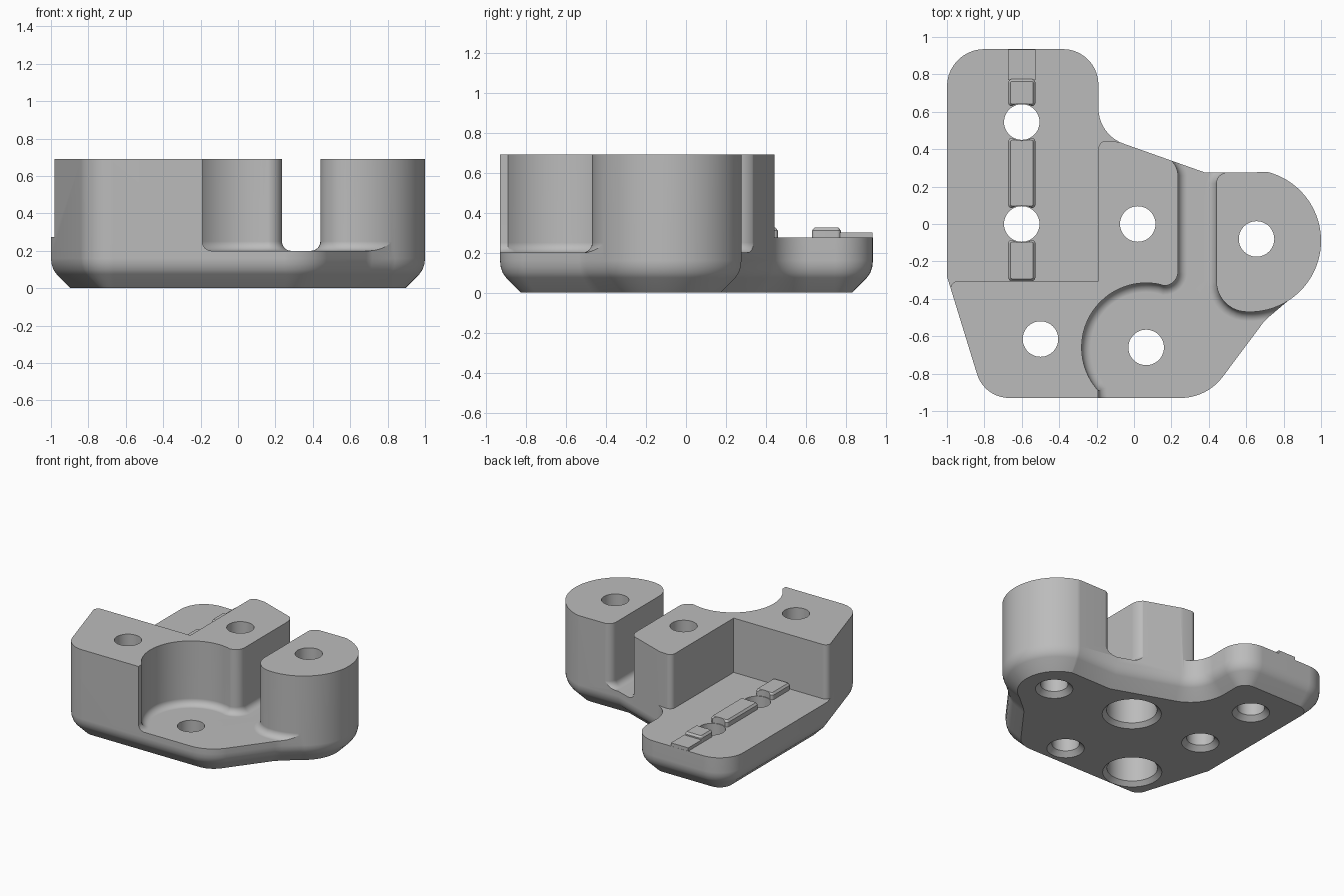
import bpy, bmesh
from math import sin, cos, tan, pi, radians
from mathutils import Vector

cube = bpy.data.objects.get("Cube")
if cube:
    bpy.data.objects.remove(cube, do_unlink=True)

grey = bpy.data.materials.new("plain grey")
grey.use_nodes = True
GREY = (0.5, 0.5, 0.5, 1)
grey.diffuse_color = GREY
grey.node_tree.nodes["Principled BSDF"].inputs["Base Color"].default_value = GREY


def arc(x, y, r, start, end, n=20):
    angles = [radians(start + (end - start) * i / n) for i in range(n + 1)]
    return [(x + r * cos(a), y + r * sin(a)) for a in angles]


def rounded(corners, n=10):
    """Polygon whose corners (x, y, radius) are replaced by arcs."""
    out = []
    for i, c in enumerate(corners):
        p = Vector(c[:2])
        r = c[2] if len(c) > 2 else 0
        if not r:
            out.append(p)
            continue
        a = (Vector(corners[i - 1][:2]) - p).normalized()
        b = (Vector(corners[(i + 1) % len(corners)][:2]) - p).normalized()
        half = a.angle(b) / 2
        centre = p + (a + b).normalized() * r / sin(half)
        start = p + a * r / tan(half) - centre
        end = p + b * r / tan(half) - centre
        turn = pi - 2 * half
        for k in range(n + 1):
            t = k / n
            out.append(centre + (start * sin((1 - t) * turn) + end * sin(t * turn)) / sin(turn))
    return out


def inset(points, d):
    """Move a counter-clockwise polygon inwards by d."""
    pts = [Vector(p) for p in points]
    out = []
    for i, p in enumerate(pts):
        e1 = (p - pts[i - 1]).normalized()
        e2 = (pts[(i + 1) % len(pts)] - p).normalized()
        n1, n2 = Vector((-e1.y, e1.x)), Vector((-e2.y, e2.x))
        out.append(p + (n1 + n2) * d / max(0.3, 1 + n1.dot(n2)))
    return out


def loft(name, points, levels):
    """Solid through copies of one polygon at (height, inset) levels."""
    bm = bmesh.new()
    rings = [[bm.verts.new((p.x, p.y, z)) for p in inset(points, d)] for z, d in levels]
    n = len(points)
    for low, high in zip(rings, rings[1:]):
        for i in range(n):
            j = (i + 1) % n
            bm.faces.new((low[i], low[j], high[j], high[i]))
    bm.faces.new(rings[0][::-1])
    bm.faces.new(rings[-1])
    bmesh.ops.recalc_face_normals(bm, faces=bm.faces)
    mesh = bpy.data.meshes.new(name)
    bm.to_mesh(mesh)
    bm.free()
    ob = bpy.data.objects.new(name, mesh)
    bpy.context.collection.objects.link(ob)
    return ob


def activate(ob):
    bpy.ops.object.select_all(action='DESELECT')
    ob.select_set(True)
    bpy.context.view_layer.objects.active = ob


def cut(ob, cutter):
    cutter.hide_render = True
    activate(ob)
    mod = ob.modifiers.new("cut", 'BOOLEAN')
    mod.operation = 'DIFFERENCE'
    mod.solver = 'EXACT'
    mod.object = cutter
    bpy.ops.object.modifier_apply(modifier=mod.name)
    bpy.data.objects.remove(cutter, do_unlink=True)


def finish(ob):
    ob.data.materials.clear()
    ob.data.materials.append(grey)
    activate(ob)
    bpy.ops.object.shade_smooth_by_angle(angle=radians(30))
    mod = ob.modifiers.new("clean shading", 'WEIGHTED_NORMAL')
    mod.keep_sharp = True


TOP, PLATE, FLOOR, ABOVE = 0.69, 0.275, 0.2, 0.8

# Body: whole outline at full height, with a softened lower edge
outline = rounded([(-0.8, -0.93, 0.18), (0.39, -0.93, 0.28), (0.7, -0.515, 0.2)]
                  + arc(0.62, -0.09, 0.38, -58, 75, 40)
                  + [(0.38, 0.275), (-0.19, 0.477, 0.2), (-0.19, 0.935, 0.19),
                     (-1, 0.935, 0.2), (-1, -0.28)])
body = loft("body", outline, [(0, 0.105), (0.075, 0.03), (0.1, 0.013),
                              (0.13, 0.003), (0.16, 0), (TOP, 0)])

# Low rail plate at the back right corner
plate_area = rounded([(-1.2, -0.4), (-0.99, -0.4), (-0.975, -0.305, 0.04), (-0.19, -0.305),
                      (-0.19, 0.447, 0.04), (-0.07, 0.438), (0, 0.7), (0, 1.2), (-1.2, 1.2)])
cut(body, loft("plate_cutter", plate_area, [(PLATE, 0), (ABOVE, 0)]))

# Round pocket and slot between the posts, with a filleted floor
pocket_area = rounded([(-0.19, -1.1), (1.2, -1.1), (1.2, -0.25), (0.95, -0.331)]
                      + arc(0.62, -0.09, 0.38, -58, -88, 10)
                      + [(0.44, -0.47, 0.165), (0.44, 0.26, 0.06), (0.54, 0.29),
                         (0.6, 0.6), (0.1, 0.6), (0.1, 0.385), (0.235, 0.335, 0.11)]
                      + arc(0.16, -0.255, 0.075, 0, -90, 10)
                      + arc(0.065, -0.66, 0.345, 78, 222, 36))
R = 0.05
fillet = [(FLOOR + R * (1 - cos(i * pi / 12)), R * (1 - sin(i * pi / 12))) for i in range(7)]
cut(body, loft("pocket_cutter", pocket_area, fillet + [(ABOVE, 0)]))


# Through holes: countersunk below, or with a wide counterbore
def hole(x, y, levels):
    return loft("hole_cutter", arc(x, y, 0.095, 0, 352.5, 47), levels)


rail_x, rail_holes = -0.6, (0, 0.545)
small = [(-0.01, -0.045), (0.035, 0), (ABOVE, 0)]
wide = [(-0.01, -0.12), (0.03, -0.08), (0.45, -0.08), (0.45, 0), (ABOVE, 0)]
for x, y in [(rail_x, rail_holes[0]), (rail_x, rail_holes[1]), (0.065, -0.66), (0.655, -0.08)]:
    cut(body, hole(x, y, small))
for x, y in [(0.02, 0), (-0.5, -0.615)]:
    cut(body, hole(x, y, wide))
finish(body)

# Raised key strips along the rail plate
for name, y0, y1, top in [("front_key", -0.305, -0.085, 0.325), ("middle_key", 0.085, 0.46, 0.325),
                          ("back_key", 0.63, 0.775, 0.325), ("back_ledge", 0.77, 0.934, 0.3)]:
    w, r = 0.073, (0 if name == "back_ledge" else 0.02)
    shape = rounded([(rail_x - w, y0, r), (rail_x + w, y0, r),
                     (rail_x + w, y1, r), (rail_x - w, y1, r)], 4)
    levels = [(PLATE - 0.005, 0), (top, 0)] if not r else [
        (PLATE - 0.005, 0), (top - 0.015, 0), (top, 0.012)]
    key = loft(name, shape, levels)
    for y in rail_holes:
        cut(key, hole(rail_x, y, [(-0.01, -0.005), (ABOVE, -0.005)]))
    finish(key)
